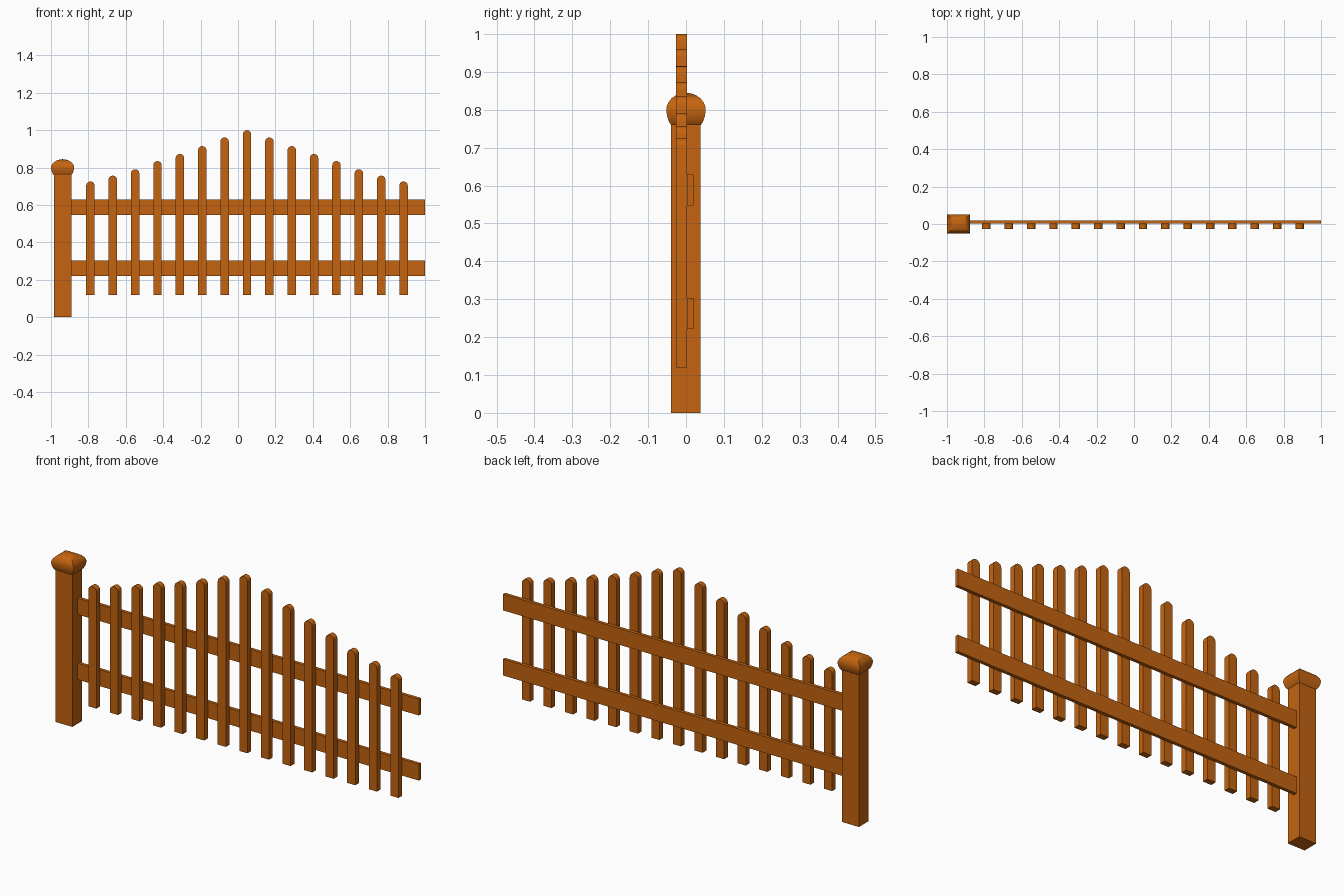
import bpy, bmesh, math
from mathutils import Vector

if "Cube" in bpy.data.objects:
    bpy.data.objects.remove(bpy.data.objects["Cube"])

wood = bpy.data.materials.new("orange_brown_wood")
wood.diffuse_color = (0.552, 0.127, 0.005, 1)
wood.use_nodes = True
wood.node_tree.nodes["Principled BSDF"].inputs["Base Color"].default_value = wood.diffuse_color


def finish(name, bm, smooth=False):
    bmesh.ops.recalc_face_normals(bm, faces=bm.faces)
    me = bpy.data.meshes.new(name)
    bm.to_mesh(me)
    bm.free()
    me.materials.append(wood)
    ob = bpy.data.objects.new(name, me)
    bpy.context.collection.objects.link(ob)
    if smooth:
        bpy.ops.object.select_all(action='DESELECT')
        ob.select_set(True)
        bpy.context.view_layer.objects.active = ob
        bpy.ops.object.shade_smooth_by_angle(angle=math.radians(35))
    return ob


def box(name, x0, x1, y0, y1, z0, z1):
    bm = bmesh.new()
    bmesh.ops.create_cube(bm, size=1)
    for v in bm.verts:
        v.co = Vector(((x0 + x1) / 2 + v.co.x * (x1 - x0),
                       (y0 + y1) / 2 + v.co.y * (y1 - y0),
                       (z0 + z1) / 2 + v.co.z * (z1 - z0)))
    return finish(name, bm)


def picket(name, x, top, half=0.0225, y0=-0.026, y1=0.003, bottom=0.12, steps=10):
    # Outline with a semicircular head, extruded through the thickness
    pts = [(x - half, bottom), (x + half, bottom)]
    for i in range(steps + 1):
        a = math.pi * i / steps
        pts.append((x + half * math.cos(a), top - half + half * math.sin(a)))
    bm = bmesh.new()
    face = bm.faces.new([bm.verts.new((px, y0, pz)) for px, pz in pts])
    ext = bmesh.ops.extrude_face_region(bm, geom=[face], use_keep_orig=True)
    moved = [g for g in ext["geom"] if isinstance(g, bmesh.types.BMVert)]
    bmesh.ops.translate(bm, verts=moved, vec=(0, y1 - y0, 0))
    return finish(name, bm, True)


def post_cap(cx, hx, hy):
    # Square rings following a bulging profile: (width fraction, height)
    profile = [(0.75, 0.760), (0.86, 0.768), (0.95, 0.782), (1.0, 0.798),
               (0.98, 0.808), (0.90, 0.819), (0.74, 0.830), (0.52, 0.838),
               (0.28, 0.843)]
    bm = bmesh.new()
    rings = [[bm.verts.new((cx + sx * f * hx, sy * f * hy, z))
              for sx, sy in ((-1, -1), (1, -1), (1, 1), (-1, 1))]
             for f, z in profile]
    for a, b in zip(rings, rings[1:]):
        for i in range(4):
            j = (i + 1) % 4
            bm.faces.new((a[i], a[j], b[j], b[i]))
    tip = bm.verts.new((cx, 0, 0.845))
    for i in range(4):
        bm.faces.new((rings[-1][i], rings[-1][(i + 1) % 4], tip))
    bm.faces.new(rings[0])
    return finish("post_cap", bm, True)


# Post and cap
box("post", -0.985, -0.891, -0.039, 0.038, 0, 0.765)
post_cap(-0.938, 0.062, 0.052)

# Two rails behind the pickets
box("lower_rail", -0.895, 1.0, 0.003, 0.0195, 0.221, 0.303)
box("upper_rail", -0.895, 1.0, 0.003, 0.0195, 0.547, 0.629)

# Pickets, rising to the middle one
heights = [1.0, 0.961, 0.915, 0.873, 0.835, 0.791, 0.757, 0.726]
for i in range(-7, 8):
    picket(f"picket_{i + 8:02d}", 0.048 + i * 0.1196, heights[abs(i)])
